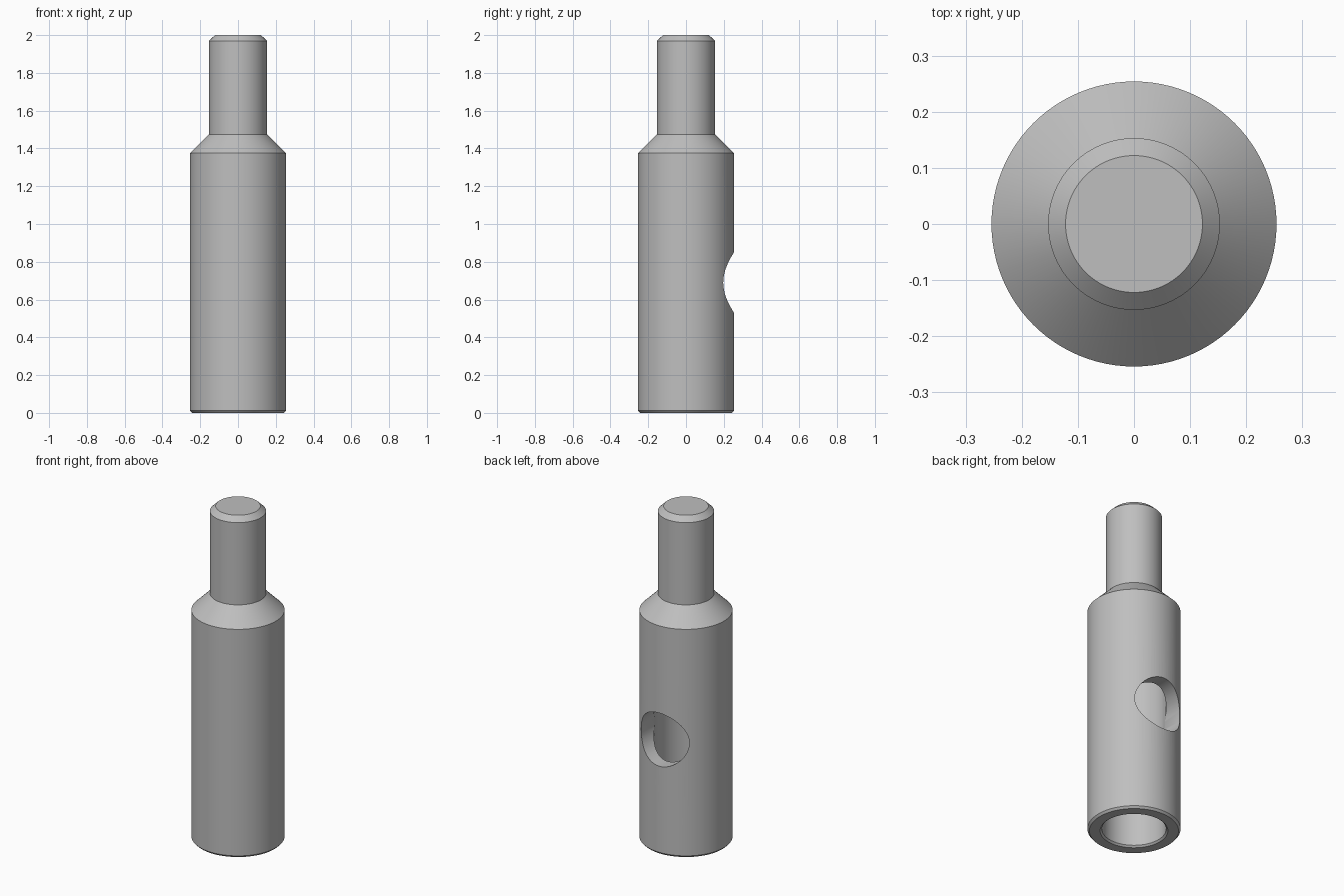
import bpy
import bmesh
import math
from mathutils import Matrix

SEGMENTS = 96
default_cube = bpy.data.objects.get("Cube")
if default_cube:
    bpy.data.objects.remove(default_cube, do_unlink=True)

# Single plain metal colour
metal = bpy.data.materials.new("grey_metal")
metal.use_nodes = True
colour = (0.52, 0.52, 0.52, 1)
metal.diffuse_color = colour
metal.node_tree.nodes["Principled BSDF"].inputs["Base Color"].default_value = colour


def add_object(name, bm):
    mesh = bpy.data.meshes.new(name)
    bmesh.ops.recalc_face_normals(bm, faces=bm.faces)
    bm.to_mesh(mesh)
    bm.free()
    mesh.materials.append(metal)
    obj = bpy.data.objects.new(name, mesh)
    bpy.context.collection.objects.link(obj)
    return obj


def lathe(name, profile):
    """Revolve (radius, height) points around z."""
    bm = bmesh.new()
    verts = [bm.verts.new((r, 0, z)) for r, z in profile]
    edges = [bm.edges.new(pair) for pair in zip(verts, verts[1:])]
    bmesh.ops.spin(bm, geom=verts + edges, cent=(0, 0, 0), axis=(0, 0, 1),
                   angle=math.tau, steps=SEGMENTS, use_merge=True)
    bmesh.ops.remove_doubles(bm, verts=bm.verts, dist=0.0001)
    return add_object(name, bm)


# Stepped pin with chamfers and a blind bore from below
pin = lathe("stepped_pin", [
    (0, 1.2), (0.175, 1.2), (0.175, 0.01), (0.185, 0),
    (0.243, 0), (0.254, 0.012), (0.254, 1.375),
    (0.153, 1.475), (0.153, 1.97), (0.122, 2), (0, 2),
])

# Round cross hole through the back wall only
bm = bmesh.new()
bmesh.ops.create_cone(bm, cap_ends=True, segments=SEGMENTS, radius1=0.16,
                      radius2=0.16, depth=0.5,
                      matrix=Matrix.Translation((0, 0.25, 0.69))
                      @ Matrix.Rotation(math.pi / 2, 4, "X"))
cutter = add_object("cross_hole_cutter", bm)
cutter.hide_render = True

hole = pin.modifiers.new("cross_hole", "BOOLEAN")
hole.operation = "DIFFERENCE"
hole.solver = "EXACT"
hole.object = cutter

# Bake the cut, then smooth the curved walls
bpy.ops.object.select_all(action="DESELECT")
pin.select_set(True)
bpy.context.view_layer.objects.active = pin
bpy.ops.object.modifier_apply(modifier=hole.name)
bpy.data.objects.remove(cutter, do_unlink=True)
bpy.ops.object.shade_smooth_by_angle(angle=math.radians(25))
